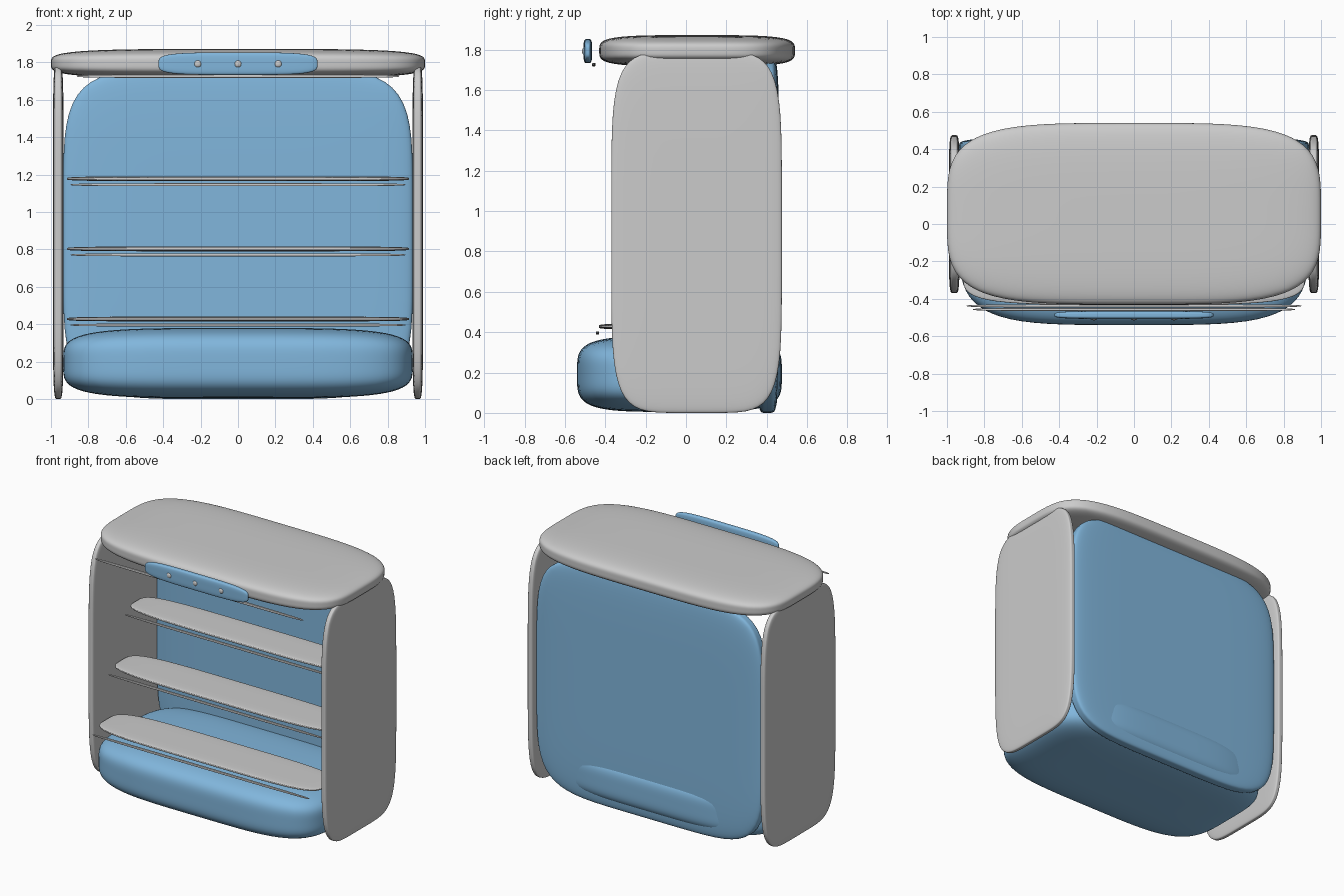
import bpy, bmesh

if "Cube" in bpy.data.objects:
    bpy.data.objects.remove(bpy.data.objects["Cube"])

blue = bpy.data.materials.new("cool_blue")
blue.diffuse_color = (0.22, 0.47, 0.72, 1)
blue.use_nodes = True
blue.node_tree.nodes["Principled BSDF"].inputs["Base Color"].default_value = blue.diffuse_color


def soft_box(name, x, y, z, n=4.5, mat=None, cuts=23):
    """Pillow-like rounded box filling the given (min, max) ranges."""
    bm = bmesh.new()
    bmesh.ops.create_cube(bm, size=2)
    bmesh.ops.subdivide_edges(bm, edges=bm.edges[:], cuts=cuts, use_grid_fill=True)
    for v in bm.verts:
        p = v.co / sum(abs(c) ** n for c in v.co) ** (1 / n)
        v.co = [(r[0] + r[1]) / 2 + c * (r[1] - r[0]) / 2 for c, r in zip(p, (x, y, z))]
    for f in bm.faces:
        f.smooth = True
    me = bpy.data.meshes.new(name)
    bm.to_mesh(me)
    bm.free()
    ob = bpy.data.objects.new(name, me)
    bpy.context.collection.objects.link(ob)
    if mat:
        me.materials.append(mat)
    return ob


# cabinet shell
soft_box("base", (-0.935, 0.935), (-0.54, 0.475), (0.005, 0.38), 4.2, blue)
soft_box("back_panel", (-0.935, 0.935), (0.345, 0.462), (0.0, 1.77), 5.5, blue)
soft_box("canopy", (-1, 1), (-0.43, 0.54), (1.717, 1.872), 4)
for side, s in (("left", -1), ("right", 1)):
    soft_box(side + "_panel", tuple(sorted((s * 0.932, s * 0.99))), (-0.37, 0.475), (0.0, 1.79), 5.5)

# stepped shelves, each with a thin price rail below its front edge
for i, (z, front, depth) in enumerate(((0.428, -0.432, 0.37), (0.803, -0.24, 0.34), (1.178, -0.048, 0.30))):
    soft_box(f"shelf_{i + 1}", (-0.915, 0.915), (front, front + depth), (z - 0.013, z + 0.013), 4.5, cuts=17)
    soft_box(f"shelf_rail_{i + 1}", (-0.895, 0.895), (front - 0.014, front + 0.002),
             (z - 0.04, z - 0.024), 4, cuts=11)

# light strip under the canopy front
soft_box("light_strip", (-0.86, 0.86), (-0.465, -0.449), (1.717, 1.735), 4, cuts=11)

# header plate with three studs
soft_box("header_plate", (-0.425, 0.425), (-0.508, -0.465), (1.733, 1.853), 4, blue)
for i, x in enumerate((-0.215, 0, 0.215)):
    soft_box(f"header_stud_{i + 1}", (x - 0.019, x + 0.019), (-0.515, -0.49), (1.773, 1.811), 2.2, cuts=9)
